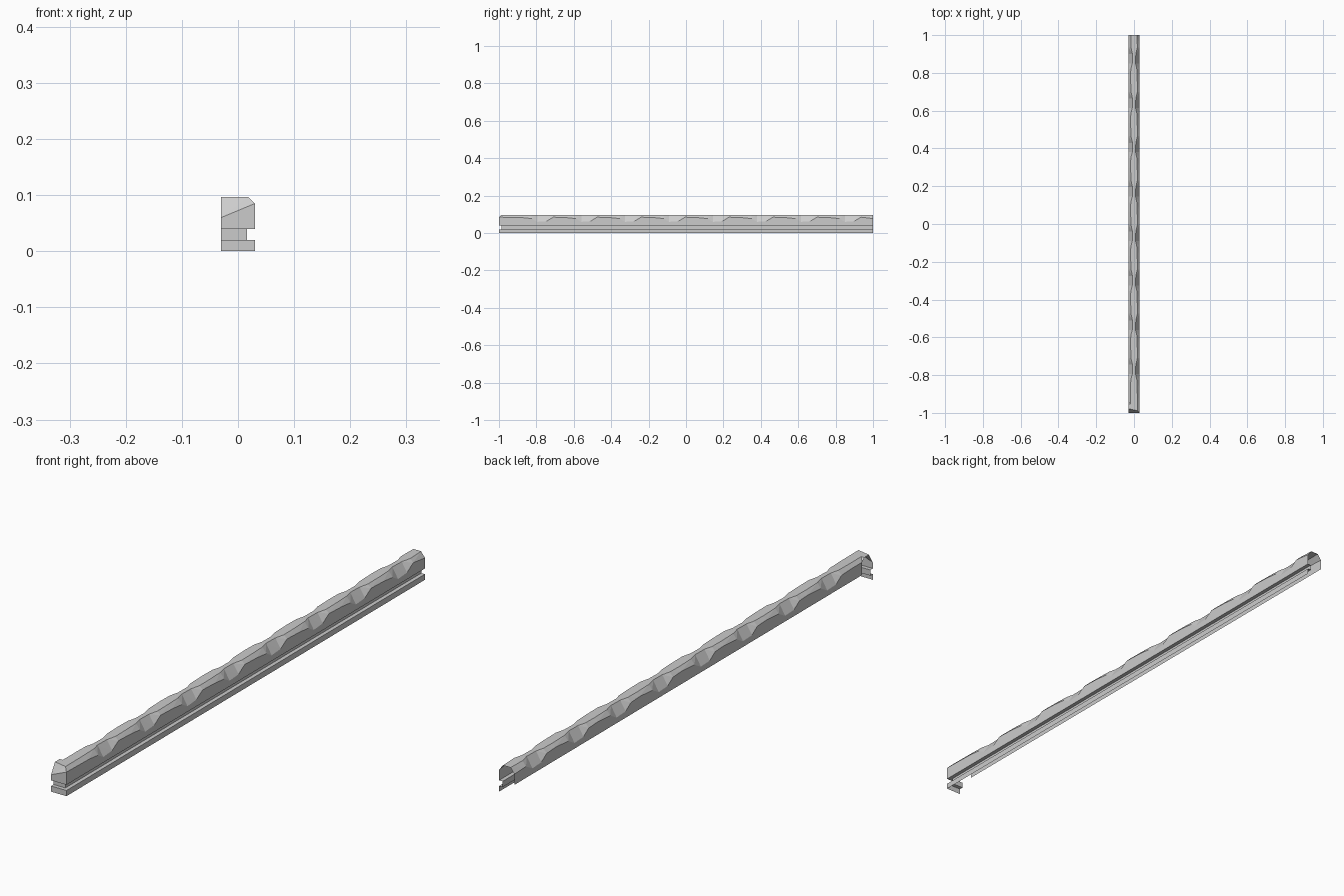
import bpy, bmesh

if "Cube" in bpy.data.objects:
    bpy.data.objects.remove(bpy.data.objects["Cube"])

H = 0.097   # top height
W = 0.06    # width of the trim


def profile(outer, inner):
    """Cross-section as (distance from outer wall, z); 0 = tight bevel, 1 = worn wide bevel."""
    return [(0, 0), (0, 0.02), (0.014, 0.02), (0.014, 0.04), (0, 0.04),
            (0, 0.085 - 0.025 * outer), (0.012 + 0.010 * outer, H),
            (W - 0.012 - 0.010 * inner, H), (W, 0.085 - 0.025 * inner), (W, 0.04)]


# Short return leg, then the mitred corner
sections = [[(-0.03, -1 + d, z) for d, z in profile(1, 0)],
            [(0.03 - d, -1 + d, z) for d, z in profile(0, 0)]]


# Long leg: chipped bevels repeating along the length
def add_section(y, outer, inner):
    sections.append([(0.03 - d, y, z) for d, z in profile(outer, inner)])


PERIOD = 0.235
for k in range(-7, 2):
    start = 0.70 + k * PERIOD
    for dy, outer, inner in ((0, 0, 0.2), (0.07, 0.1, 0),
                             (0.12, 0.3, 0.1), (0.15, 1, 0.9), (0.2, 0.85, 1)):
        y = start + dy
        if -0.92 < y < 0.99:
            add_section(y, outer, inner)
add_section(1.0, 0.3, 0.3)

# Open shell skinned across the sections
bm = bmesh.new()
rows = [[bm.verts.new(p) for p in s] for s in sections]
for a, b in zip(rows, rows[1:]):
    for i in range(len(a) - 1):
        bm.faces.new((a[i], b[i], b[i + 1], a[i + 1]))
bmesh.ops.remove_doubles(bm, verts=bm.verts, dist=1e-5)
bmesh.ops.triangulate(bm, faces=[f for f in bm.faces if len(f.verts) > 3])
bmesh.ops.recalc_face_normals(bm, faces=bm.faces)
if sum(f.normal.z * f.calc_area() for f in bm.faces) < 0:
    bmesh.ops.reverse_faces(bm, faces=bm.faces)
mesh = bpy.data.meshes.new("stone_corner_trim")
bm.to_mesh(mesh)
bm.free()
bpy.context.collection.objects.link(bpy.data.objects.new("stone_corner_trim", mesh))
